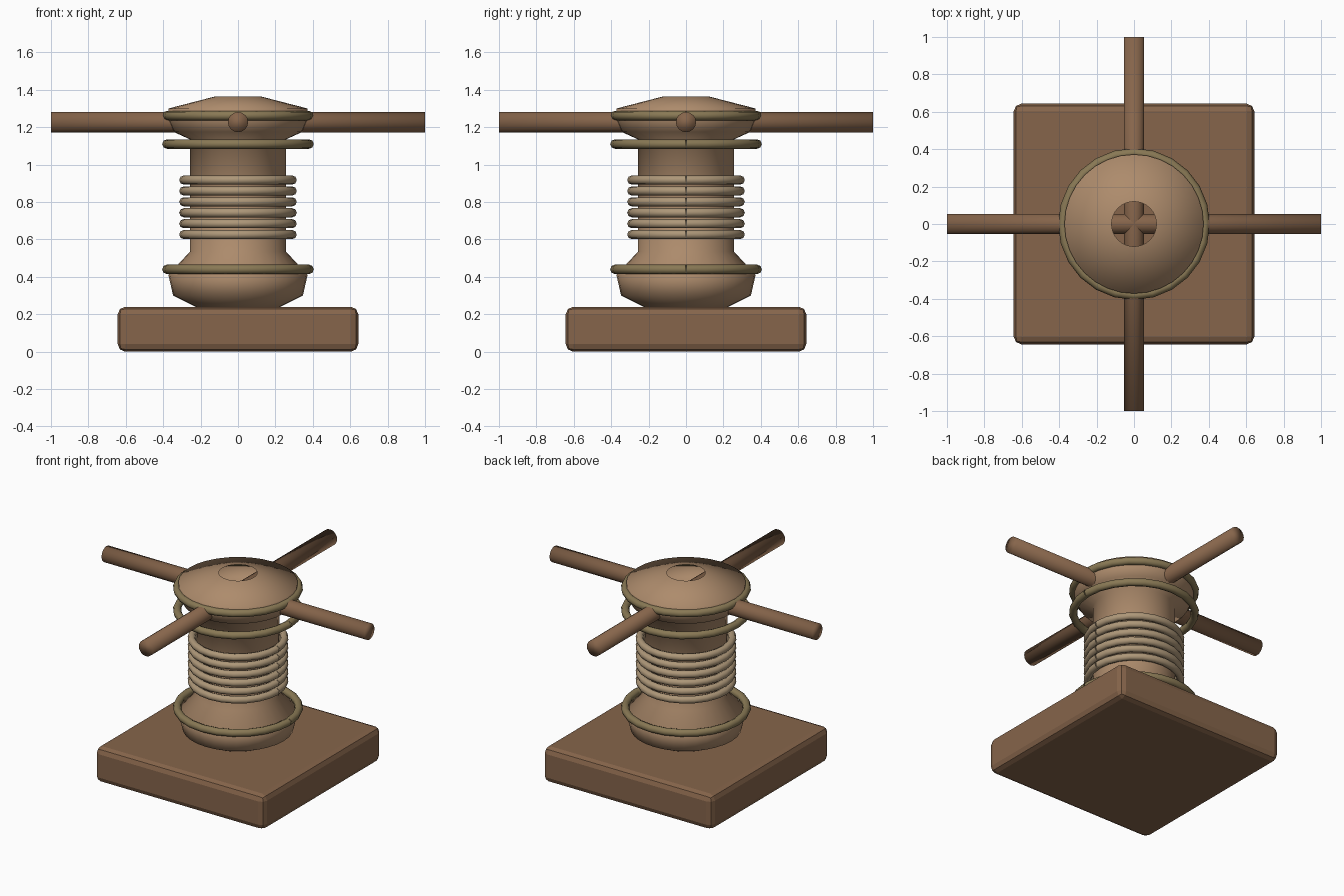
import bpy
import bmesh
from math import cos, sin, pi
from mathutils import Matrix

if "Cube" in bpy.data.objects:
    bpy.data.objects.remove(bpy.data.objects["Cube"], do_unlink=True)


def material(name, rgb):
    mat = bpy.data.materials.new(name)
    mat.use_nodes = True
    colour = (*rgb, 1)
    mat.diffuse_color = colour
    bsdf = mat.node_tree.nodes["Principled BSDF"]
    bsdf.inputs["Base Color"].default_value = colour
    bsdf.inputs["Roughness"].default_value = 0.8
    return mat


dark_wood = material("dark_wood", (0.24, 0.13, 0.07))
light_wood = material("light_wood", (0.42, 0.26, 0.15))
brass = material("aged_brass", (0.25, 0.19, 0.09))
rope = material("rope", (0.42, 0.31, 0.19))


def add_mesh(name, bm, mat, smooth=True):
    bmesh.ops.recalc_face_normals(bm, faces=bm.faces)
    for face in bm.faces:
        face.smooth = smooth
    mesh = bpy.data.meshes.new(name)
    bm.to_mesh(mesh)
    bm.free()
    mesh.materials.append(mat)
    obj = bpy.data.objects.new(name, mesh)
    bpy.context.collection.objects.link(obj)
    return obj


def lathe(name, profile, sides, mat):
    bm = bmesh.new()
    verts = [bm.verts.new((r, 0, z)) for r, z in profile]
    edges = [bm.edges.new(pair) for pair in zip(verts, verts[1:])]
    bmesh.ops.spin(bm, geom=verts + edges, cent=(0, 0, 0), axis=(0, 0, 1),
                   angle=2 * pi, steps=sides)
    bmesh.ops.remove_doubles(bm, verts=bm.verts, dist=0.0001)
    return add_mesh(name, bm, mat)


def hoop(name, radius, thickness, z, mat, sides=24):
    # Open wire loop whose two ends meet at a small seam on +x
    curve = bpy.data.curves.new(name, "CURVE")
    curve.dimensions = "3D"
    curve.bevel_depth = thickness
    curve.bevel_resolution = 2
    spline = curve.splines.new("POLY")
    spline.points.add(sides)
    for i, point in enumerate(spline.points):
        a = 2 * pi * i / sides
        point.co = (radius * cos(a), radius * sin(a), 0, 1)
    spline.use_smooth = True
    curve.materials.append(mat)
    obj = bpy.data.objects.new(name, curve)
    obj.location.z = z
    bpy.context.collection.objects.link(obj)


# Square base block with softened edges
bm = bmesh.new()
bmesh.ops.create_cube(bm, size=1, matrix=Matrix.Translation((0, 0, 0.12))
                      @ Matrix.Diagonal((1.286, 1.286, 0.24, 1)))
base = add_mesh("base_block", bm, dark_wood, smooth=False)
bevel = base.modifiers.new("soft_edges", "BEVEL")
bevel.width = 0.04
bevel.segments = 2

# Turned drum: flared foot, waist, head and a crown with an open centre
lathe("drum", [(0.12, 0.19), (0.22, 0.237), (0.347, 0.30), (0.372, 0.41),
               (0.257, 0.535), (0.257, 1.135), (0.345, 1.175), (0.372, 1.235),
               (0.372, 1.30), (0.12, 1.365)], 32, light_wood)

# Metal hoops
for name, z in (("foot_hoop", 0.44), ("neck_hoop", 1.11), ("head_hoop", 1.262)):
    hoop(name, 0.38, 0.0255, z, brass)

# Rope wound round the waist
for i in range(6):
    hoop(f"rope_turn_{i + 1}", 0.29, 0.0245, 0.626 + 0.0583 * i, rope)

# Two full-length bars crossing inside the head
for name, axis in (("side_bar", "Y"), ("front_back_bar", "X")):
    bm = bmesh.new()
    bmesh.ops.create_cone(bm, cap_ends=True, segments=16, radius1=0.054,
                          radius2=0.054, depth=2,
                          matrix=Matrix.Translation((0, 0, 1.227))
                          @ Matrix.Rotation(pi / 2, 4, axis))
    add_mesh(name, bm, dark_wood)
